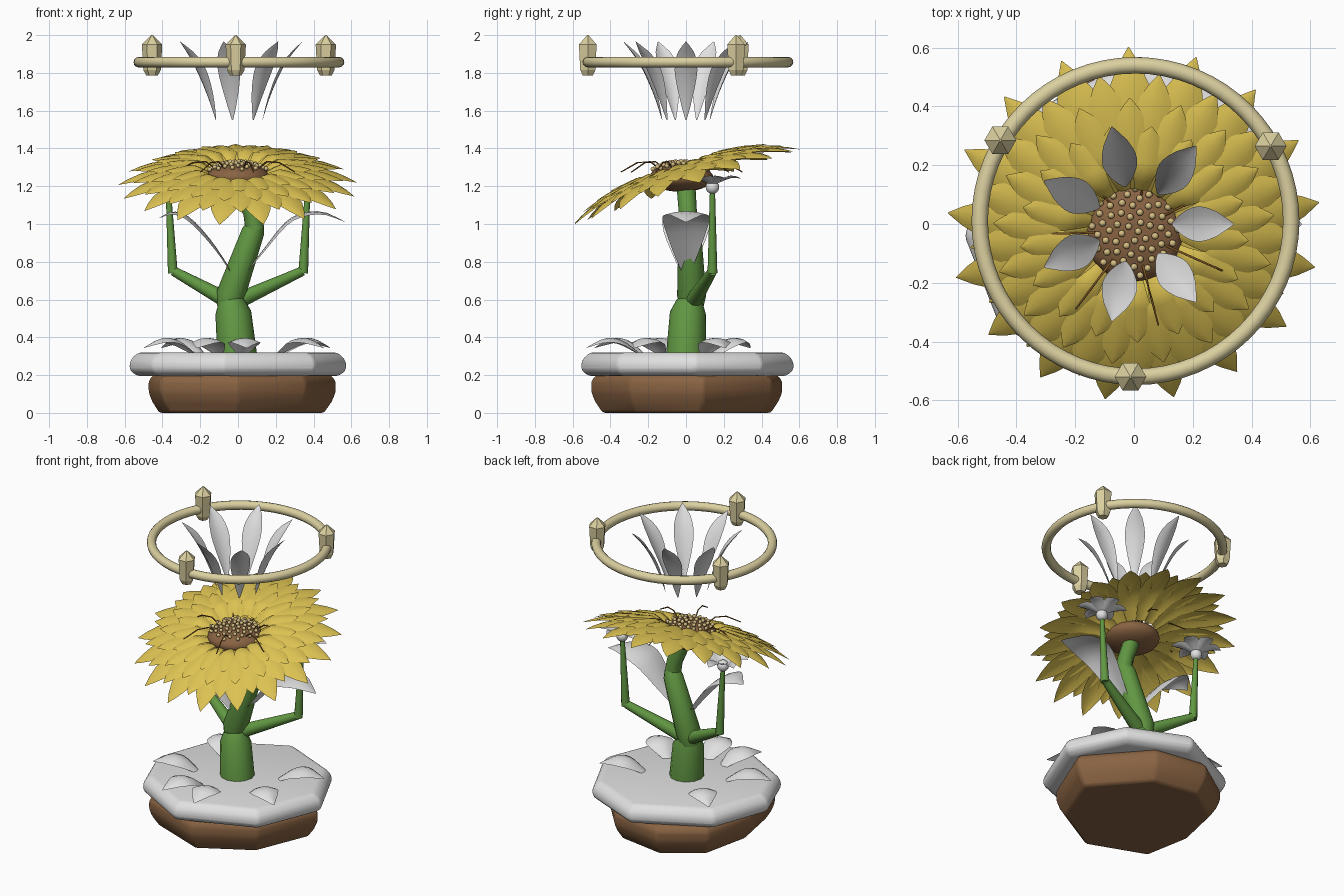
import bpy, bmesh, math
from math import sin, cos, pi, radians
from mathutils import Vector, Matrix

if "Cube" in bpy.data.objects:
    bpy.data.objects.remove(bpy.data.objects["Cube"], do_unlink=True)


def material(name, rgb):
    m = bpy.data.materials.new(name)
    m.use_nodes = True
    m.diffuse_color = (*rgb, 1)
    m.node_tree.nodes["Principled BSDF"].inputs["Base Color"].default_value = (*rgb, 1)
    return m


YELLOW = material("petal yellow", (0.72, 0.54, 0.085))
WHITE = material("pale white", (0.75, 0.75, 0.75))
GREEN = material("stem green", (0.12, 0.31, 0.055))
BROWN = material("earth brown", (0.25, 0.125, 0.055))
CREAM = material("ring cream", (0.71, 0.63, 0.35))
GOLD = material("bead gold", (0.68, 0.52, 0.23))
DARK = material("filament brown", (0.22, 0.1, 0.02))


def finish(name, bm, mat, angle=40):
    """Turn a bmesh into a shaded object."""
    mesh = bpy.data.meshes.new(name)
    bm.to_mesh(mesh)
    bm.free()
    mesh.materials.append(mat)
    ob = bpy.data.objects.new(name, mesh)
    bpy.context.collection.objects.link(ob)
    bpy.ops.object.select_all(action="DESELECT")
    ob.select_set(True)
    bpy.context.view_layer.objects.active = ob
    if angle:
        bpy.ops.object.shade_smooth_by_angle(angle=radians(angle))
    return ob


def loft(bm, rings):
    """Join closed rings of points with faces and cap the ends."""
    loops = [[bm.verts.new(p) for p in ring] for ring in rings]
    n = len(loops[0])
    for a, b in zip(loops, loops[1:]):
        for i in range(n):
            j = (i + 1) % n
            bm.faces.new((a[i], a[j], b[j], b[i]))
    bm.faces.new(loops[0][::-1])
    bm.faces.new(loops[-1])


def tube(bm, points, radii, sides=12):
    pts = [Vector(p) for p in points]
    rings = []
    for i, p in enumerate(pts):
        d = (pts[min(i + 1, len(pts) - 1)] - pts[max(i - 1, 0)]).normalized()
        u = d.cross(Vector((0, 1, 0))).normalized()
        v = u.cross(d)
        rings.append([p + radii[i] * (u * cos(2 * pi * k / sides) - v * sin(2 * pi * k / sides))
                      for k in range(sides)])
    loft(bm, rings)
    bmesh.ops.recalc_face_normals(bm, faces=bm.faces)


def sample(values, t):
    """Smooth interpolation through evenly spaced values."""
    n = len(values) - 1
    i = min(int(t * n), n - 1)
    f = t * n - i
    a, b, c, d = (values[max(0, min(n, k))] for k in (i - 1, i, i + 1, i + 2))
    return b + 0.5 * f * (c - a + f * (2 * a - 5 * b + 4 * c - d + f * (3 * (b - c) + d - a)))


def petal(bm, matrix, spine, half, shape, cup, steps=8, cols=4):
    """Curved petal growing along local x, following an (x, z) spine."""
    xs, zs = zip(*spine)
    rows = []
    for i in range(steps + 1):
        t = i / steps
        w = max(sample(shape, t), 0.02) * half
        x, z = sample(xs, t), sample(zs, t)
        dx = sample(xs, min(t + .05, 1)) - sample(xs, max(t - .05, 0))
        dz = sample(zs, min(t + .05, 1)) - sample(zs, max(t - .05, 0))
        normal = Vector((-dz, 0, dx)).normalized()
        row = []
        for k in range(cols + 1):
            s = 2 * k / cols - 1
            p = Vector((x, s * w, z)) + normal * cup * s * s * w / half
            row.append(bm.verts.new(matrix @ p))
        rows.append(row)
    for a, b in zip(rows, rows[1:]):
        for k in range(cols):
            bm.faces.new((a[k], b[k], b[k + 1], a[k + 1]))


def spin(deg):
    return Matrix.Rotation(radians(deg), 4, "Z")


# Faceted base blocks
def block(name, corners, profile, mat):
    bm = bmesh.new()
    loft(bm, [[(r * f * cos(radians(a)), r * f * sin(radians(a)), z) for a, r in corners]
              for f, z in profile])
    ob = finish(name, bm, mat, 0)
    mod = ob.modifiers.new("soft edges", "BEVEL")
    mod.width, mod.segments, mod.limit_method, mod.angle_limit = 0.015, 2, "ANGLE", 0.2
    bpy.ops.object.shade_smooth_by_angle(angle=radians(40))


block("soil_base", [(10, .53), (66, .5), (105, .53), (140, .52), (182, .475), (220, .54), (270, .505), (320, .47)],
      [(.88, 0), (.96, .06), (1, .11), (1, .17), (.94, .205)], BROWN)
block("stone_slab", [(5, .58), (45, .575), (88, .575), (143, .555), (184, .58), (217, .575), (262, .565), (318, .55)],
      [(.92, .195), (.99, .22), (1, .26), (.97, .295), (.91, .32)], WHITE)

# Fallen petals lying on the slab
bm = bmesh.new()
for a in (23, 140, 200, 246, 275, 329):
    petal(bm, spin(a), [(.25, .32), (.34, .385), (.43, .395), (.53, .345)], .085, (.35, .95, .9, .05), -.025)
finish("fallen_petals", bm, WHITE, 60)

# Jointed stem
bm = bmesh.new()
tube(bm, [(-.005, 0, .31), (-.025, .01, .53), (-.035, .02, .59)], [.105, .095, .07])
tube(bm, [(-.05, .03, .55), (-.04, .03, .62), (.08, .02, .96), (.095, .01, 1.0)], [.06, .077, .06, .045])
tube(bm, [(.09, .01, .97), (.075, .01, 1.06), (.02, 0, 1.2)], [.05, .048, .05])
finish("stem", bm, GREEN)

# Side arms, each with a small blossom
for side, label in ((-1, "right"), (1, "left")):
    bm = bmesh.new()
    tube(bm, [(-.03, .03, .58), (side * .34, .14, .75)], [.045, .025])
    tube(bm, [(side * .345, .14, .74), (side * .37, .14, 1.2)], [.026, .013])
    finish(label + "_arm", bm, GREEN)
    bm = bmesh.new()
    place = Matrix.Translation((side * .37, .14, 1.195))
    bmesh.ops.create_uvsphere(bm, u_segments=12, v_segments=8, radius=.036, matrix=place)
    for k in range(6):
        petal(bm, place @ spin(60 * k + 30), [(.01, .01), (.06, .035), (.11, .05), (.15, .045)],
              .046, (.3, .9, .9, .05), .014, 5)
    finish(label + "_blossom", bm, WHITE, 60)

# Two broad arching leaves, blunt towards the tip
BLADE = (.12, .55, .92, 1, .75, .03)
bm = bmesh.new()
petal(bm, Matrix.Identity(4), [(.03, .73), (.13, .86), (.24, 1.0), (.33, 1.055), (.45, 1.065), (.57, 1.01)],
      .125, BLADE, -.02, 12)
petal(bm, spin(180), [(.02, .72), (.09, .84), (.18, .96), (.27, 1.045), (.35, 1.065), (.42, 1.03)],
      .125, BLADE, -.02, 12)
finish("stem_leaves", bm, WHITE, 60)

# Tilted flower head with layered drooping petals
head = Matrix.Translation((0, 0, 1.195)) @ Matrix.Rotation(radians(18.4), 4, "X")
R = .635


def crown(r):
    return .13 * (1 - (r / R) ** 3.5)


bm = bmesh.new()
for layer, (tip, half) in enumerate([(R, .075), (.56, .07), (.48, .062), (.39, .054)]):
    lift = .012 * (layer - 3)
    root = .15
    spine = [(root, .085 + lift)]
    for t in (.3, .55, .8, 1):
        r = root + t * (tip - root)
        spine.append((r, crown(r) + lift * (1 - t)))
    for k in range(17):
        petal(bm, head @ spin((k + layer / 2) * 360 / 17 + 7), spine, half, (.4, .75, 1, .8, .02), -.014, 7)
finish("flower_petals", bm, YELLOW, 35)

# Seed cushion, beads and filaments
centre = Matrix.Translation((0, -.025, 1.245))
bm = bmesh.new()
bmesh.ops.create_uvsphere(bm, u_segments=28, v_segments=14, radius=1,
                          matrix=centre @ Matrix.Diagonal((.17, .17, .075, 1)))
finish("seed_cushion", bm, BROWN, 60)
bm = bmesh.new()
for k in range(60):
    r, a = .155 * math.sqrt((k + .5) / 60), k * 2.39996
    z = .075 * math.sqrt(1 - (r / .17) ** 2) + .012
    bmesh.ops.create_icosphere(bm, subdivisions=2, radius=.012,
                               matrix=centre @ Matrix.Translation((r * cos(a), r * sin(a), z)))
finish("seed_beads", bm, GOLD, 60)
bm = bmesh.new()
for k in range(7):
    turn = centre @ spin(-24 + k * 360 / 7)
    tube(bm, [turn @ Vector(p) for p in ((.12, 0, .05), (.17, 0, .085), (.24, 0, .08), (.33, 0, .03))],
         [.004, .004, .004, .003], 6)
finish("filaments", bm, DARK, 60)

# Floating crown of upright petals
bm = bmesh.new()
for k in range(7):
    petal(bm, spin(k * 360 / 7), [(.13, 1.55), (.165, 1.66), (.21, 1.77), (.265, 1.87), (.34, 1.965)],
          .06, (.05, .45, .8, 1, .8, .03), .015, 12)
finish("floating_petals", bm, WHITE, 60)

# Halo ring with three crystals
bpy.ops.mesh.primitive_torus_add(location=(.005, .01, 1.857), major_radius=.53, minor_radius=.028,
                                 major_segments=64, minor_segments=12)
ring = bpy.context.object
ring.name = "halo_ring"
ring.data.materials.append(CREAM)
bpy.ops.object.shade_smooth_by_angle(angle=radians(60))
bm = bmesh.new()
for x, y in ((-.455, .285), (.465, .265), (-.012, -.52)):
    loft(bm, [[(x + r * cos(k * pi / 3), y + r * sin(k * pi / 3), z) for k in range(6)]
              for r, z in ((.03, 1.785), (.046, 1.815), (.054, 1.95), (.004, 2.0))])
finish("halo_crystals", bm, CREAM, 0)
